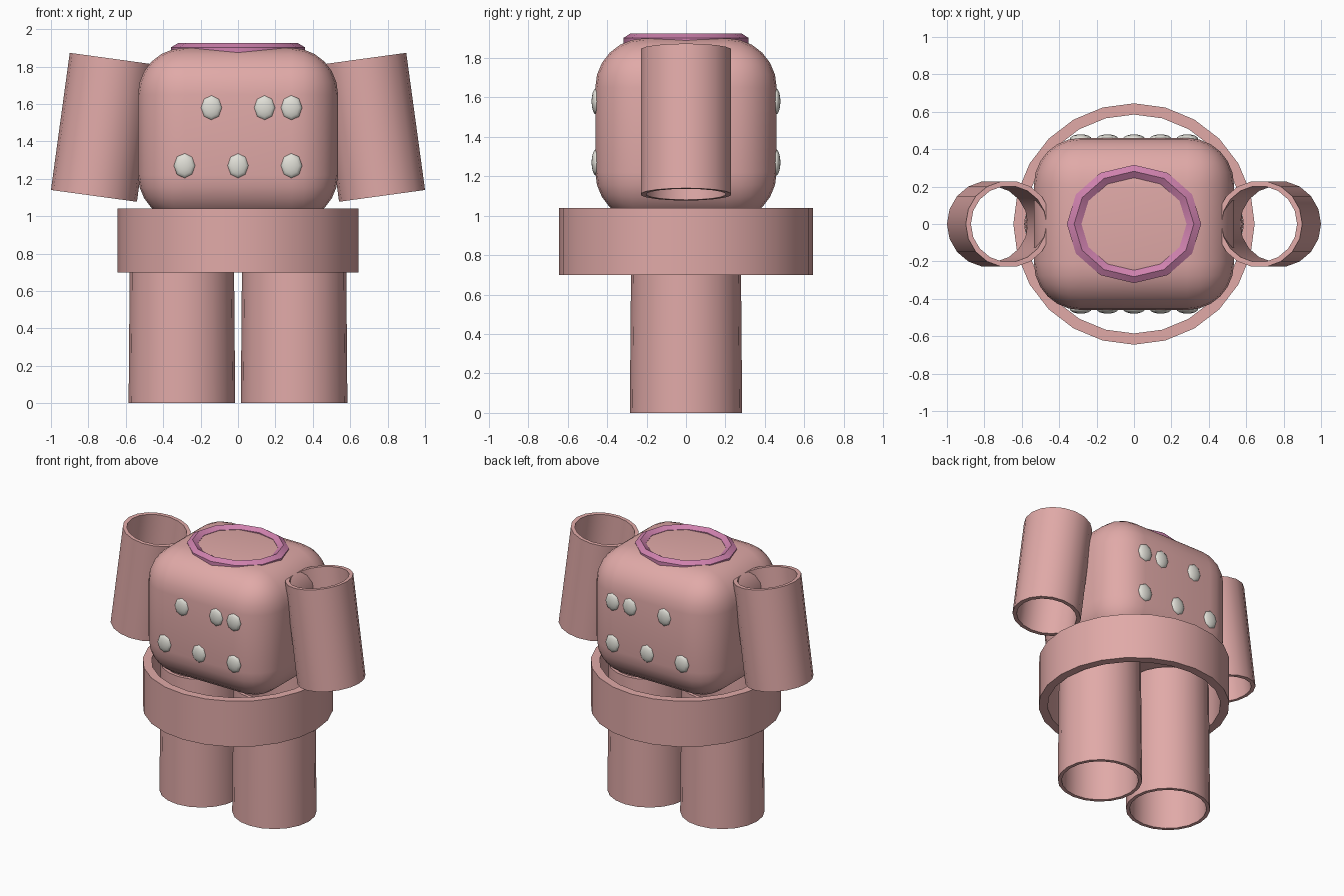
import bpy
import bmesh
from math import cos, sin, tau, atan2, radians

if "Cube" in bpy.data.objects:
    bpy.data.objects.remove(bpy.data.objects["Cube"])


def material(name, rgb):
    m = bpy.data.materials.new(name)
    m.diffuse_color = (*rgb, 1)
    m.use_nodes = True
    m.node_tree.nodes["Principled BSDF"].inputs["Base Color"].default_value = m.diffuse_color
    return m


PINK = material("dusty_pink", (0.75, 0.40, 0.39))
MAGENTA = material("magenta", (0.62, 0.22, 0.42))
IVORY = material("ivory", (0.75, 0.74, 0.68))


def finish(name, bm, mat, loc=(0, 0, 0), rot=(0, 0, 0), angle=40):
    bmesh.ops.recalc_face_normals(bm, faces=bm.faces)
    me = bpy.data.meshes.new(name)
    bm.to_mesh(me)
    bm.free()
    ob = bpy.data.objects.new(name, me)
    bpy.context.collection.objects.link(ob)
    me.materials.append(mat)
    ob.location, ob.rotation_euler = loc, rot
    bpy.ops.object.select_all(action='DESELECT')
    ob.select_set(True)
    bpy.context.view_layer.objects.active = ob
    bpy.ops.object.shade_smooth_by_angle(angle=radians(angle))
    return ob


def ring(name, profile, n, mat, y_scale=1.0, **kw):
    """Revolve a closed (radius, z) profile around z."""
    bm = bmesh.new()
    loops = []
    for i in range(n):
        a = tau * i / n
        loops.append([bm.verts.new((r * cos(a), r * sin(a) * y_scale, z)) for r, z in profile])
    k = len(profile)
    for i in range(n):
        p, q = loops[i], loops[(i + 1) % n]
        for j in range(k):
            bm.faces.new((p[j], q[j], q[(j + 1) % k], p[(j + 1) % k]))
    return finish(name, bm, mat, **kw)


def tube_profile(r0, r1, z0, z1, wall):
    return [(r0, z0), (r1, z1), (r1 - wall, z1), (r0 - wall, z0)]


# Rounded torso
bm = bmesh.new()
bmesh.ops.create_cube(bm, size=1)
for v in bm.verts:
    v.co.x *= 1.07
    v.co.y *= 0.92
    v.co.z *= 0.93
bmesh.ops.bevel(bm, geom=bm.edges[:], offset=0.25, segments=6, profile=0.5, affect='EDGES')
finish("torso", bm, PINK, loc=(0, 0, 1.435))

# Neck collar
ring("collar", [(0.36 - 0.04 + 0.045 * cos(tau * (i + 0.5) / 6),
                 1.88 + 0.045 * sin(tau * (i + 0.5) / 6)) for i in range(6)],
     12, MAGENTA, y_scale=0.88)

# Waist ring
ring("waist_ring", tube_profile(0.645, 0.645, 0.70, 1.04, 0.06), 24, PINK)

# Hollow legs and arms
tilt = atan2(0.10, 0.73)
for side, s in (("left", -1), ("right", 1)):
    ring(side + "_leg", tube_profile(0.285, 0.277, 0, 0.95, 0.025), 20, PINK,
         loc=(0.3 * s, 0, 0))
    ring(side + "_arm", tube_profile(0.232, 0.232, -0.37, 0.37, 0.028), 18, PINK,
         loc=(0.72 * s, 0, 1.475), rot=(0, -tilt * s, 0))

# Oval buttons, front and back
spots = [(-0.142, 1.58), (0.142, 1.58), (0.285, 1.58),
         (-0.285, 1.27), (0, 1.27), (0.285, 1.27)]
for face, s in (("front", -1), ("back", 1)):
    for i, (x, z) in enumerate(spots):
        bm = bmesh.new()
        bmesh.ops.create_uvsphere(bm, u_segments=8, v_segments=8, radius=1)
        for v in bm.verts:
            v.co.x, v.co.y, v.co.z = v.co.x * 0.058, v.co.z * 0.024, v.co.y * 0.068
        finish(f"{face}_button_{i + 1}", bm, IVORY, loc=(x, 0.455 * s, z), angle=60)
